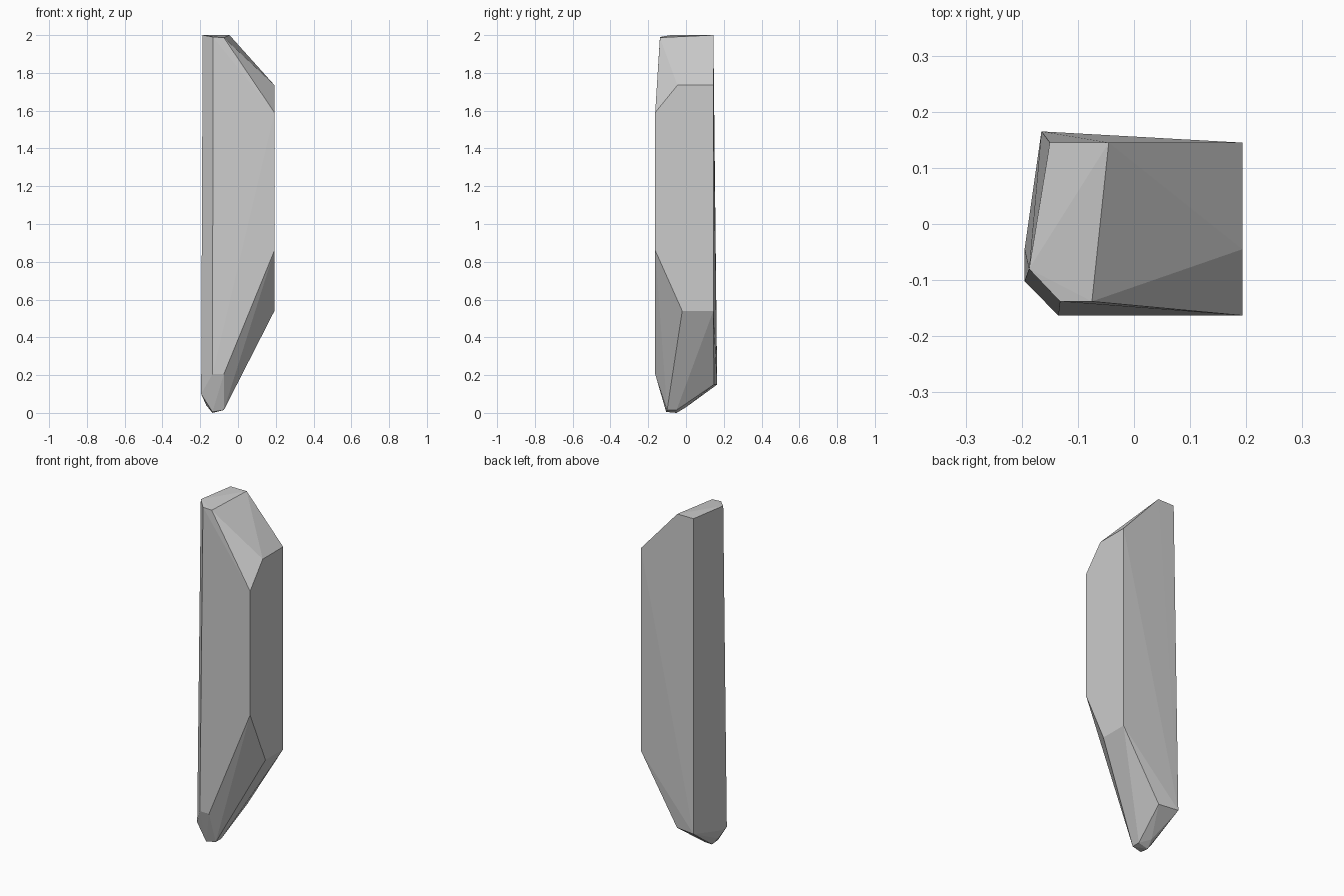
import bpy, bmesh

if "Cube" in bpy.data.objects:
    bpy.data.objects.remove(bpy.data.objects["Cube"])

# Corner rings of the faceted crystal shard; every facet follows from their hull
top_cap = [(-0.15, 0.145, 2.0), (-0.045, 0.145, 2.0), (-0.075, -0.138, 1.987),
           (-0.132, -0.138, 1.99), (-0.187, -0.08, 2.0)]
# Flat right side, as (y, z)
right_side = [(-0.163, 1.59), (-0.045, 1.735), (0.145, 1.735),
              (0.145, 0.54), (-0.02, 0.54), (-0.163, 0.86)]
lower_ring = [(-0.135, -0.163, 0.205), (-0.075, -0.163, 0.205),
              (-0.195, -0.102, 0.1), (-0.195, -0.045, 0.1),
              (-0.165, 0.165, 0.15), (-0.045, 0.148, 0.15)]
bottom_tip = [(-0.135, -0.105, 0.005), (-0.075, -0.1, 0.015), (-0.135, -0.05, 0.0),
              (-0.075, -0.05, 0.015), (-0.12, 0.0, 0.03), (-0.168, -0.06, 0.04)]

points = top_cap + [(0.193, y, z) for y, z in right_side] + lower_ring + bottom_tip

bm = bmesh.new()
for p in points:
    bm.verts.new(p)
bmesh.ops.convex_hull(bm, input=bm.verts[:])
loose = [v for v in bm.verts if not v.link_faces]
bmesh.ops.delete(bm, geom=loose, context='VERTS')
# Merge only truly coplanar triangles into facets
bmesh.ops.dissolve_limit(bm, angle_limit=0.01, verts=bm.verts[:], edges=bm.edges[:])
bmesh.ops.recalc_face_normals(bm, faces=bm.faces[:])

mesh = bpy.data.meshes.new("crystal_shard")
bm.to_mesh(mesh)
bm.free()
shard = bpy.data.objects.new("crystal_shard", mesh)
bpy.context.collection.objects.link(shard)
